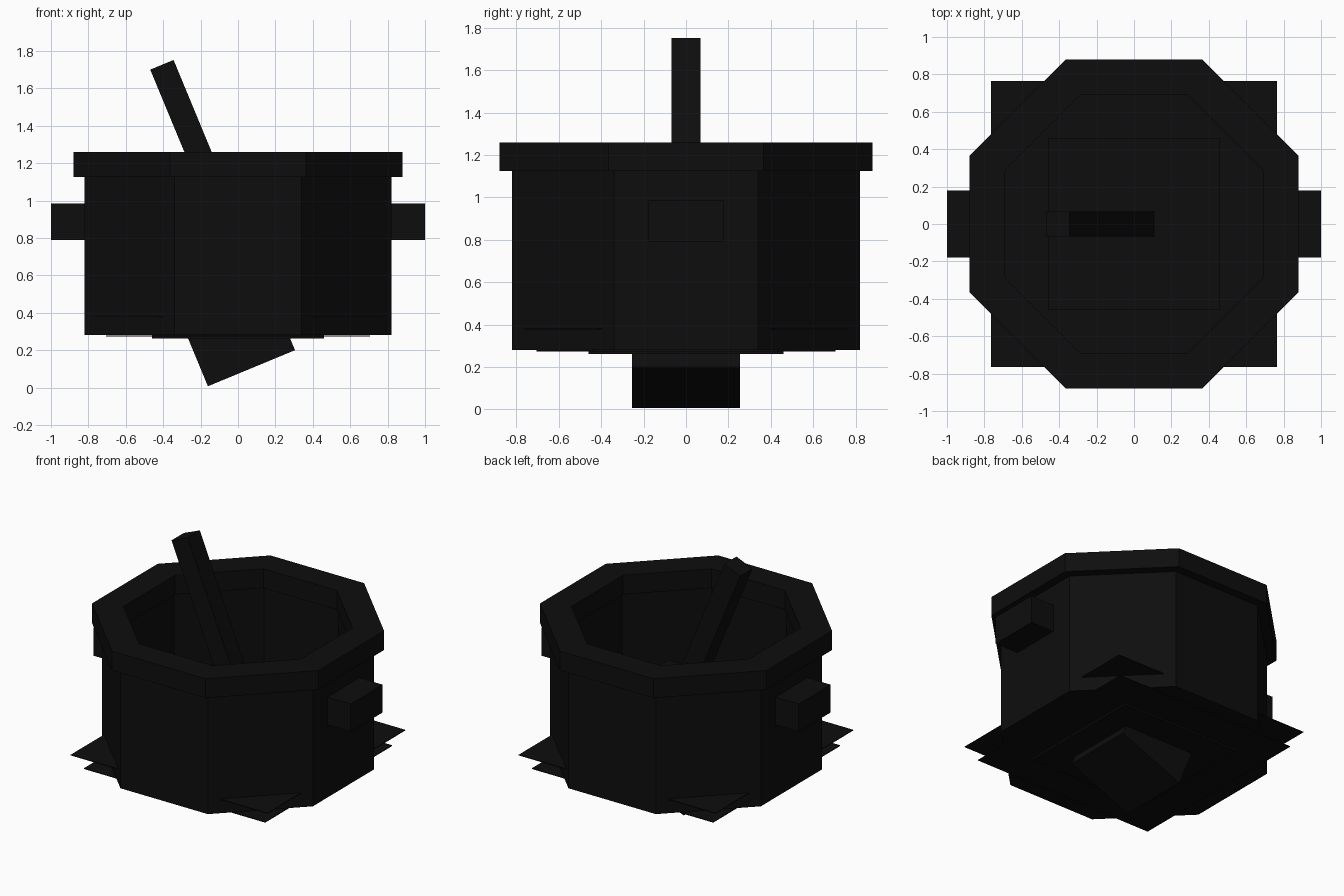
import bpy, bmesh, math
from mathutils import Matrix, Vector

if "Cube" in bpy.data.objects:
    bpy.data.objects.remove(bpy.data.objects["Cube"])

black = bpy.data.materials.new("soot black")
black.diffuse_color = (0.0042, 0.0042, 0.0042, 1)
black.use_nodes = True
black.node_tree.nodes["Principled BSDF"].inputs["Base Color"].default_value = black.diffuse_color


def finish(name, bm):
    bmesh.ops.recalc_face_normals(bm, faces=bm.faces)
    me = bpy.data.meshes.new(name)
    bm.to_mesh(me)
    bm.free()
    me.materials.append(black)
    ob = bpy.data.objects.new(name, me)
    bpy.context.collection.objects.link(ob)
    return ob


def box(name, lo, hi, matrix=Matrix()):
    lo, hi = Vector(lo), Vector(hi)
    bm = bmesh.new()
    bmesh.ops.create_cube(bm, size=1)
    for v in bm.verts:
        v.co = matrix @ ((lo + hi) / 2 + v.co * (hi - lo))
    return finish(name, bm)


def octagon_ring(name, outer, inner, z0, z1):
    """Eight-sided ring; outer and inner are distances to the flat sides."""
    bm = bmesh.new()
    loops = []
    for apothem, z in ((outer, z0), (outer, z1), (inner, z1), (inner, z0)):
        r = apothem / math.cos(math.pi / 8)
        loops.append([bm.verts.new((r * math.cos(a), r * math.sin(a), z))
                      for a in (math.pi / 8 + i * math.pi / 4 for i in range(8))])
    for k in range(4):
        a, b = loops[k], loops[(k + 1) % 4]
        for i in range(8):
            j = (i + 1) % 8
            bm.faces.new((a[i], a[j], b[j], b[i]))
    return finish(name, bm)


def square_plate(name, half, z0, z1):
    return box(name, (-half, -half, z0), (half, half, z1))


# Pot wall and rim
octagon_ring("pot_wall", 0.82, 0.70, 0.28, 1.15)
octagon_ring("pot_rim", 0.88, 0.69, 1.125, 1.26)

# Side handles
for side, name in ((-1, "left_handle"), (1, "right_handle")):
    x0, x1 = sorted((side * 0.80, side * 1.0))
    box(name, (x0, -0.178, 0.79), (x1, 0.178, 0.985))

# Floor plates poking past the wall, and the contents
square_plate("lower_floor_plate", 0.705, 0.274, 0.279)
square_plate("upper_floor_plate", 0.765, 0.376, 0.381)
square_plate("contents", 0.46, 0.262, 0.66)

# Leaning ladle: handle flush with one side of its square head
tilt = Matrix.Rotation(math.radians(-22.5), 4, 'Y')
box("ladle_handle", (0.217, -0.068, 0.30), (0.352, 0.068, 1.75), tilt)
box("ladle_head", (-0.146, -0.255, 0.068), (0.358, 0.255, 0.40), tilt)
